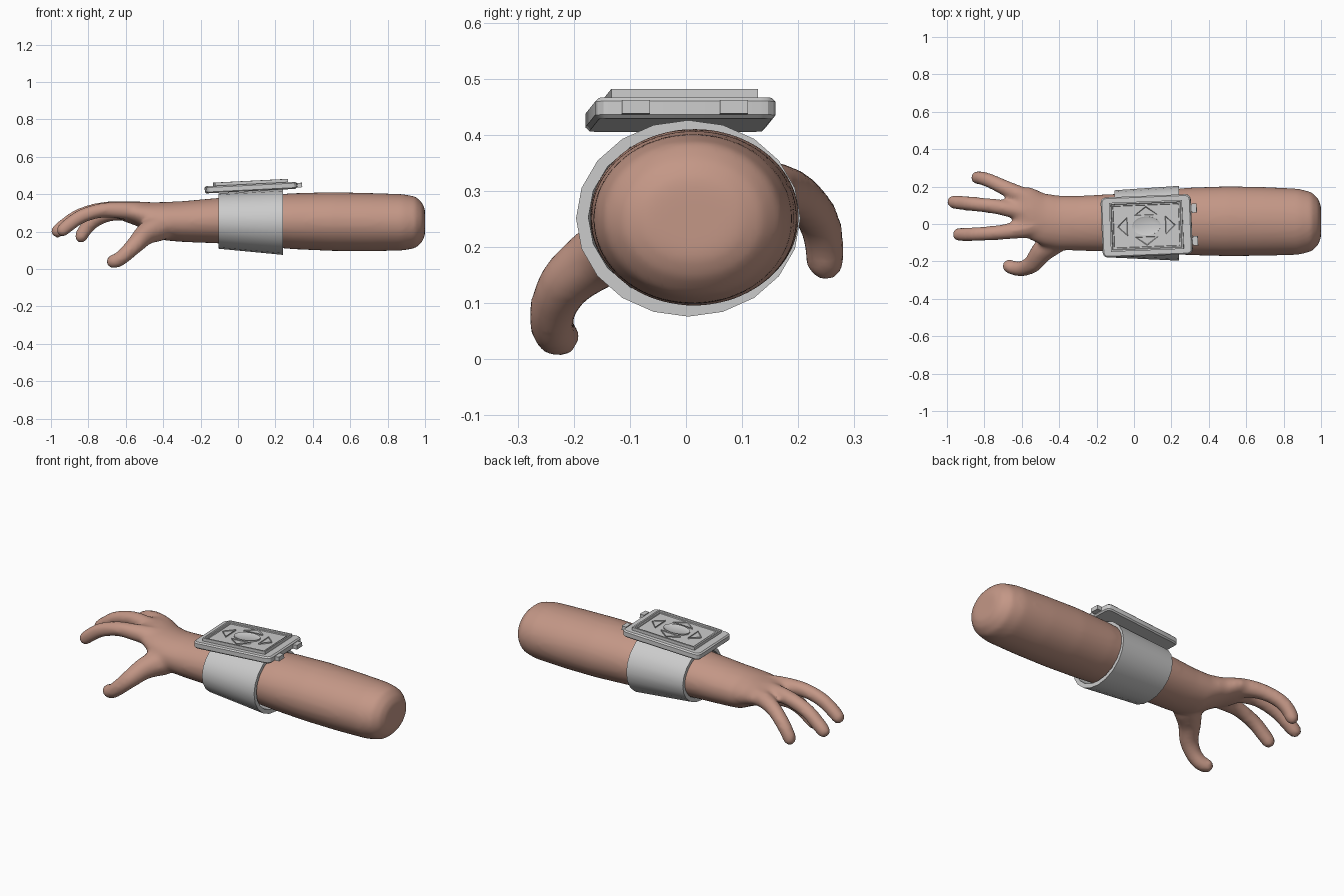
import bpy, bmesh
from math import sin, cos, pi, radians
from mathutils import Vector, Matrix

if "Cube" in bpy.data.objects:
    bpy.data.objects.remove(bpy.data.objects["Cube"])


def finish(name, bm, matrix=None, angle=35, color=None):
    bmesh.ops.recalc_face_normals(bm, faces=bm.faces)
    me = bpy.data.meshes.new(name)
    bm.to_mesh(me)
    bm.free()
    if matrix:
        me.transform(matrix)
    for p in me.polygons:
        p.use_smooth = True
    me.set_sharp_from_angle(angle=radians(angle))
    ob = bpy.data.objects.new(name, me)
    bpy.context.collection.objects.link(ob)
    if color:
        mat = bpy.data.materials.new(name + "_material")
        mat.diffuse_color = color
        mat.use_nodes = True
        mat.node_tree.nodes["Principled BSDF"].inputs["Base Color"].default_value = mat.diffuse_color
        me.materials.append(mat)
    return ob


def loft(bm, sections, sides, closed=False):
    """Sections are (x, y centre, z centre, y radius, z radius)."""
    rings = [[bm.verts.new((x, yc + ry * cos(2 * pi * i / sides),
                            zc + rz * sin(2 * pi * i / sides)))
              for i in range(sides)] for x, yc, zc, ry, rz in sections]
    pairs = list(zip(rings, rings[1:]))
    if closed:
        pairs.append((rings[-1], rings[0]))
    for a, b in pairs:
        for i in range(sides):
            j = (i + 1) % sides
            bm.faces.new((a[i], a[j], b[j], b[i]))
    if not closed:
        bm.faces.new(rings[0][::-1])
        bm.faces.new(rings[-1])


def catmull(points, steps=9):
    p = [Vector(q) for q in points]
    p = [2 * p[0] - p[1]] + p + [2 * p[-1] - p[-2]]
    for k in range(1, len(p) - 2):
        a, b, c, d = p[k - 1:k + 3]
        for s in range(steps):
            t = s / steps
            yield 0.5 * (2 * b + (c - a) * t + (2 * a - 5 * b + 4 * c - d) * t * t
                         + (3 * b - a - 3 * c + d) * t ** 3)
    yield p[-2]


def digit(bm, points):
    """Chain of balls (x, y, z, radius), fused later by the remesh."""
    for v in catmull(points):
        bmesh.ops.create_icosphere(bm, subdivisions=2, radius=v[3],
                                   matrix=Matrix.Translation(v.xyz))


# Forearm and palm
bm = bmesh.new()
loft(bm, [
    (1.0, .012, .25, .085, .07), (.985, .012, .25, .125, .105),
    (.95, .012, .25, .158, .138), (.88, .012, .25, .177, .151),
    (.7, .014, .251, .184, .156), (.5, .015, .254, .187, .157),
    (.3, .014, .256, .181, .150), (.1, .01, .258, .167, .135),
    (-.1, .006, .259, .155, .122), (-.3, .004, .254, .147, .109),
    (-.4, .006, .256, .146, .102), (-.48, .022, .277, .142, .081),
    (-.55, .055, .298, .142, .064), (-.6, .07, .305, .13, .054),
    (-.63, .07, .307, .11, .042)], 40)
# Fingers and thumb
digit(bm, [(-.5, 0, .30, .06), (-.6, -.028, .312, .05), (-.72, -.045, .315, .042),
           (-.83, -.053, .285, .040), (-.90, -.056, .24, .039), (-.937, -.056, .208, .037)])
digit(bm, [(-.5, .05, .30, .055), (-.6, .066, .313, .05), (-.73, .092, .317, .043),
           (-.85, .106, .283, .041), (-.93, .114, .23, .040), (-.964, .118, .203, .038)])
digit(bm, [(-.5, .09, .29, .06), (-.6, .15, .305, .05), (-.7, .198, .292, .043),
           (-.78, .235, .25, .040), (-.825, .247, .20, .038), (-.838, .248, .175, .037)])
digit(bm, [(-.42, -.08, .225, .078), (-.49, -.145, .19, .062), (-.54, -.21, .14, .051),
           (-.59, -.237, .09, .044), (-.635, -.237, .052, .041), (-.668, -.226, .040, .039)])
arm = finish("arm_and_hand", bm, angle=180, color=(.55, .31, .24, 1))
m = arm.modifiers.new("Fuse", 'REMESH')
m.mode = 'VOXEL'
m.voxel_size = .012
m.use_smooth_shade = True
m = arm.modifiers.new("Soften", 'SMOOTH')
m.factor = .5
m.iterations = 10

# Wrist cuff, an open tapered band
bm = bmesh.new()
loft(bm, [(-.105, 0, .257, .18, .148), (.24, .004, .251, .2, .175),
          (.24, .006, .253, .18, .154), (-.105, 0, .259, .16, .127)], 20, closed=True)
finish("wrist_cuff", bm)

# Everything on the device is built flat, then tilted into place
M = (Matrix.Translation((.068, -.01, .436)) @ Matrix.Rotation(radians(2.3), 4, 'Z')
     @ Matrix.Rotation(radians(-2.9), 4, 'Y'))


def box(bm, center, size):
    r = bmesh.ops.create_cube(bm, size=1, matrix=Matrix.Translation(center)
                              @ Matrix.Diagonal((*size, 1)))
    return r["verts"]


def prism(name, pts, z0, z1, rim=0):
    bm = bmesh.new()
    f = bm.faces.new([bm.verts.new((x, y, z0)) for x, y in pts])
    top = bmesh.ops.extrude_face_region(bm, geom=[f])["geom"]
    bmesh.ops.translate(bm, vec=(0, 0, z1 - z0),
                        verts=[g for g in top if isinstance(g, bmesh.types.BMVert)])
    cap = [g for g in top if isinstance(g, bmesh.types.BMFace)]
    if rim:
        bmesh.ops.recalc_face_normals(bm, faces=bm.faces)
        bmesh.ops.inset_region(bm, faces=cap, thickness=rim)
        bmesh.ops.translate(bm, vec=(0, 0, -.004), verts=cap[0].verts)
    return finish(name, bm, M)


# Device body with rounded corners and chamfered rims
bm = bmesh.new()
box(bm, (0, 0, 0), (.482, .322, .038))
up = [e for e in bm.edges if abs(e.verts[0].co.z - e.verts[1].co.z) > .01]
bmesh.ops.bevel(bm, geom=up, offset=.028, segments=3, profile=.5, affect='EDGES')
rims = [e for e in bm.edges if abs(e.verts[0].co.z - e.verts[1].co.z) < .001]
bmesh.ops.bevel(bm, geom=rims, offset=.007, segments=1, affect='EDGES')
finish("device_body", bm, M, 25)

# Screen frame with a recessed panel
bm = bmesh.new()
box(bm, (0, 0, .025), (.39, .262, .022))
bm.normal_update()
panel = max(bm.faces, key=lambda f: f.calc_center_median().z)
for inset, drop in ((.012, 0), (.004, -.005), (.01, 0), (.003, -.005)):
    bmesh.ops.inset_region(bm, faces=[panel], thickness=inset)
    bmesh.ops.translate(bm, vec=(0, 0, drop), verts=panel.verts)
finish("screen_frame", bm, M)

# Arrow keys around an oval centre key
Z0, Z1 = .024, .033
for s, a, b in ((1, "right_arrow", "up_arrow"), (-1, "left_arrow", "down_arrow")):
    prism(a, [(s * .155, 0), (s * .102, .05), (s * .102, -.05)], Z0, Z1, .006)
    prism(b, [(0, s * .105), (-.062, s * .058), (.062, s * .058)], Z0, Z1, .006)
prism("center_key", [(.076 * cos(pi * i / 16), .05 * sin(pi * i / 16))
                     for i in range(32)], Z0, Z1, .008)

# Side buttons on short necks
for name, y in (("upper_button", .085), ("lower_button", -.09)):
    bm = bmesh.new()
    box(bm, (.245, y, 0), (.02, .036, .016))
    bmesh.ops.bevel(bm, geom=[e for e in bm.edges for v in [0]], offset=.001,
                    segments=1, affect='EDGES')
    box(bm, (.258, y, 0), (.026, .05, .024))
    finish(name, bm, M)
